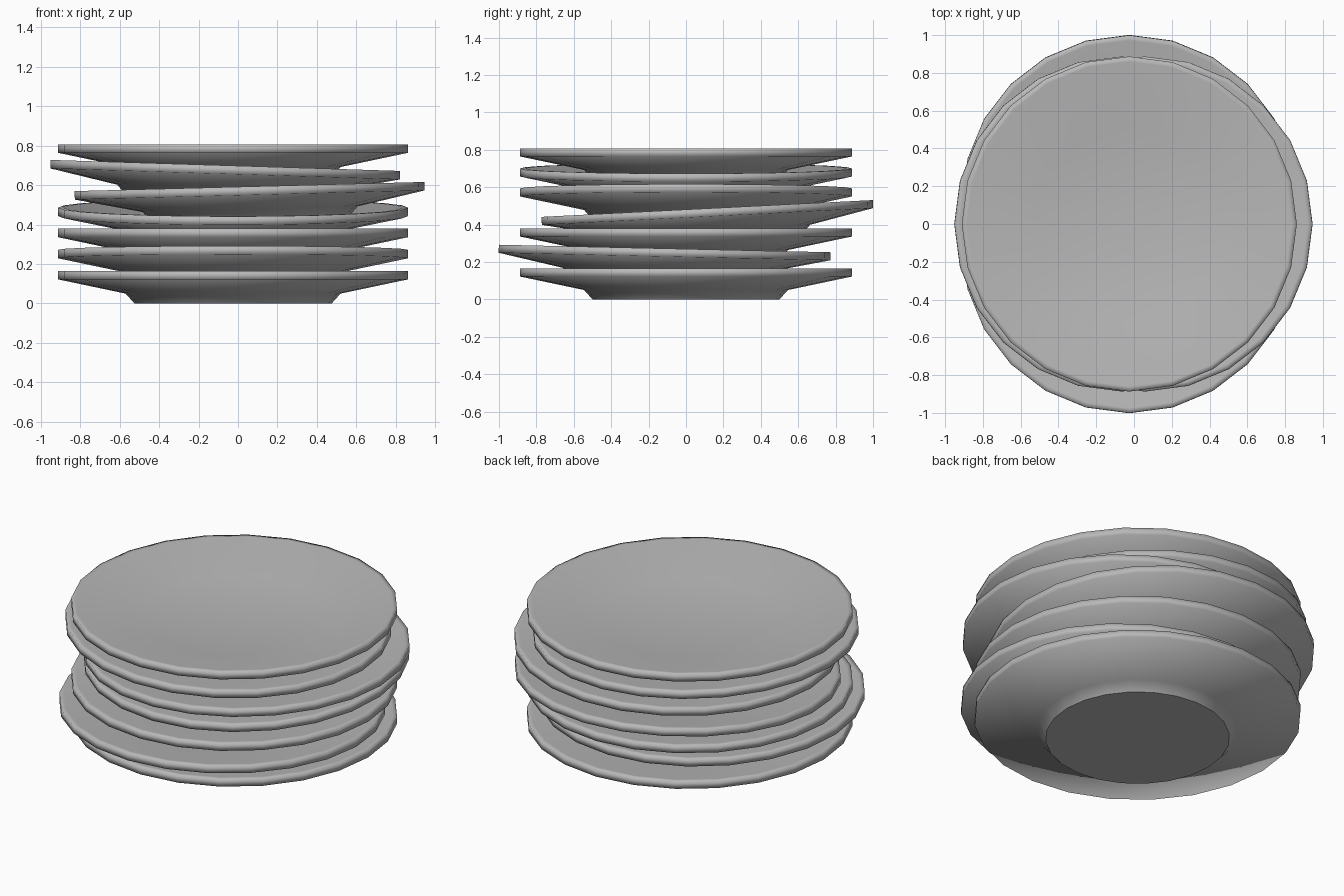
import bpy, bmesh
from math import cos, sin, pi, radians
from mathutils import Matrix

if "Cube" in bpy.data.objects:
    bpy.data.objects.remove(bpy.data.objects["Cube"])

SIDES = 24
STEP = 0.107      # stacking height
RIM = 0.165       # rim height of one plate
# (radius, height) from foot up around the rim and down into the dish
PROFILE = [(0.5, 0), (0.545, 0.05), (0.887, 0.122), (0.887, RIM),
           (0.86, RIM), (0.51, 0.09)]

# dark grey glaze
glaze = bpy.data.materials.new("grey_glaze")
glaze.diffuse_color = (0.48, 0.48, 0.48, 1)
glaze.use_nodes = True
glaze.node_tree.nodes["Principled BSDF"].inputs["Base Color"].default_value = glaze.diffuse_color


def plate(index, x, y, tilt_x, tilt_y):
    bm = bmesh.new()
    rings = [[bm.verts.new((r * cos(2 * pi * k / SIDES), r * sin(2 * pi * k / SIDES), z - RIM))
              for k in range(SIDES)] for r, z in PROFILE]
    for low, high in zip(rings, rings[1:]):
        for k in range(SIDES):
            n = (k + 1) % SIDES
            bm.faces.new((low[k], low[n], high[n], high[k])).smooth = True
    # dish floor
    bm.faces.new(rings[-1]).smooth = True
    # flat foot with a crisp edge
    foot = bm.faces.new(rings[0][::-1])
    for e in foot.edges:
        e.smooth = False
    mesh = bpy.data.meshes.new(f"plate_{index + 1}")
    bm.to_mesh(mesh)
    bm.free()
    mesh.materials.append(glaze)
    ob = bpy.data.objects.new(f"plate_{index + 1}", mesh)
    bpy.context.collection.objects.link(ob)
    # origin sits at the rim centre, so tilting keeps the stacking height
    ob.matrix_world = (Matrix.Translation((x, y, RIM + STEP * index))
                       @ Matrix.Rotation(radians(tilt_x), 4, 'X')
                       @ Matrix.Rotation(radians(tilt_y), 4, 'Y'))


# x, y, tilt about x, tilt about y, from the bottom plate to the top plate
STACK = [(-0.025, 0, 0, 0),
         (-0.025, -0.114, -1.3, 0),
         (-0.025, 0, 0, 0),
         (-0.025, 0.113, 2.9, 0),
         (0.058, 0, 0, -1.5),
         (-0.064, 0, 0, 1.8),
         (-0.025, 0, 0, 0)]
for i, placement in enumerate(STACK):
    plate(i, *placement)
